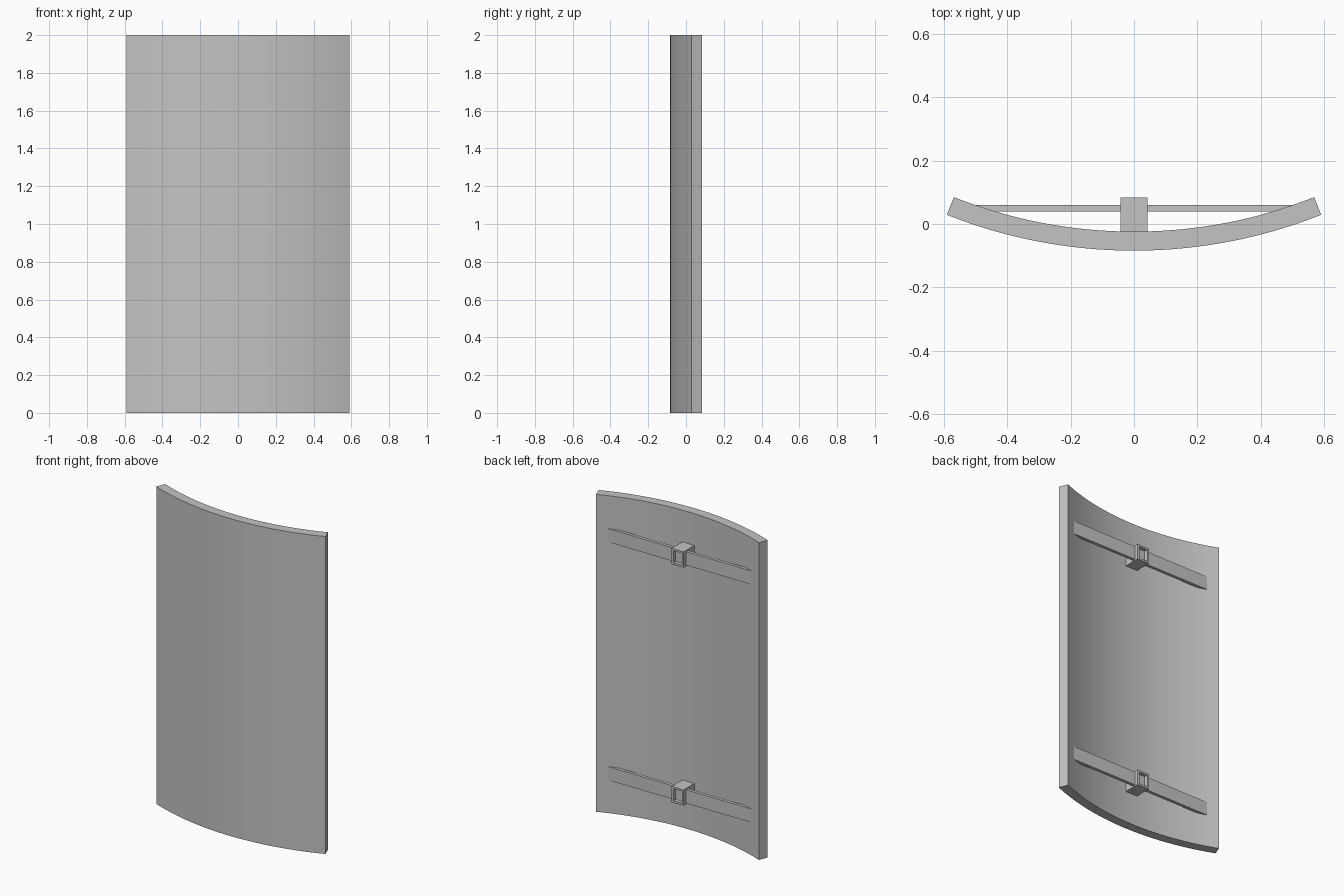
import bpy
import bmesh
from math import sin, cos, radians

cube = bpy.data.objects.get("Cube")
if cube:
    bpy.data.objects.remove(cube, do_unlink=True)

grey = bpy.data.materials.new("plain grey")
grey.use_nodes = True
colour = (0.55, 0.55, 0.55, 1)
grey.diffuse_color = colour
grey.node_tree.nodes["Principled BSDF"].inputs["Base Color"].default_value = colour


def add_object(name, bm):
    bmesh.ops.recalc_face_normals(bm, faces=bm.faces)
    mesh = bpy.data.meshes.new(name)
    bm.to_mesh(mesh)
    bm.free()
    mesh.materials.append(grey)
    obj = bpy.data.objects.new(name, mesh)
    bpy.context.collection.objects.link(obj)
    return obj


def extrude_profile(bm, points, offset):
    face = bm.faces.new([bm.verts.new(p) for p in points])
    top = bmesh.ops.extrude_face_region(bm, geom=[face])["geom"]
    bmesh.ops.translate(bm, vec=offset, verts=[v for v in top if isinstance(v, bmesh.types.BMVert)])


def add_box(bm, low, high):
    (x0, y0, z0), (x1, y1, z1) = low, high
    extrude_profile(bm, [(x0, y0, z0), (x1, y0, z0), (x1, y1, z0), (x0, y1, z0)], (0, 0, z1 - z0))


# Curved panel
RADIUS, THICK, HALF, STEPS, FRONT = 1.597, 0.06, radians(21.68), 32, -0.084


def arc(radius):
    angles = [HALF * (2 * i / STEPS - 1) for i in range(STEPS + 1)]
    return [(radius * sin(a), FRONT + RADIUS - radius * cos(a), 0) for a in angles]


bm = bmesh.new()
extrude_profile(bm, arc(RADIUS) + arc(RADIUS - THICK)[::-1], (0, 0, 2))
panel = add_object("curved_panel", bm)
bpy.context.view_layer.objects.active = panel
panel.select_set(True)
bpy.ops.object.shade_smooth_by_angle(angle=radians(30))
panel.select_set(False)

# Cross straps and their square sleeves on the back
W, H, WALL = 0.042, 0.05, 0.012
for place, z in (("lower", 0.25), ("upper", 1.75)):
    bm = bmesh.new()
    add_box(bm, (-0.5, 0.04, z - 0.0425), (0.5, 0.06, z + 0.0425))
    add_object(place + "_strap", bm)

    bm = bmesh.new()
    back, front = 0.083, -0.023
    for side in (-1, 1):
        xs = sorted((side * W, side * (W - WALL)))
        add_box(bm, (xs[0], front, z - H + WALL), (xs[1], back, z + H - WALL))
        zs = sorted((z + side * H, z + side * (H - WALL)))
        add_box(bm, (-W, front, zs[0]), (W, back, zs[1]))
    add_object(place + "_sleeve", bm)
